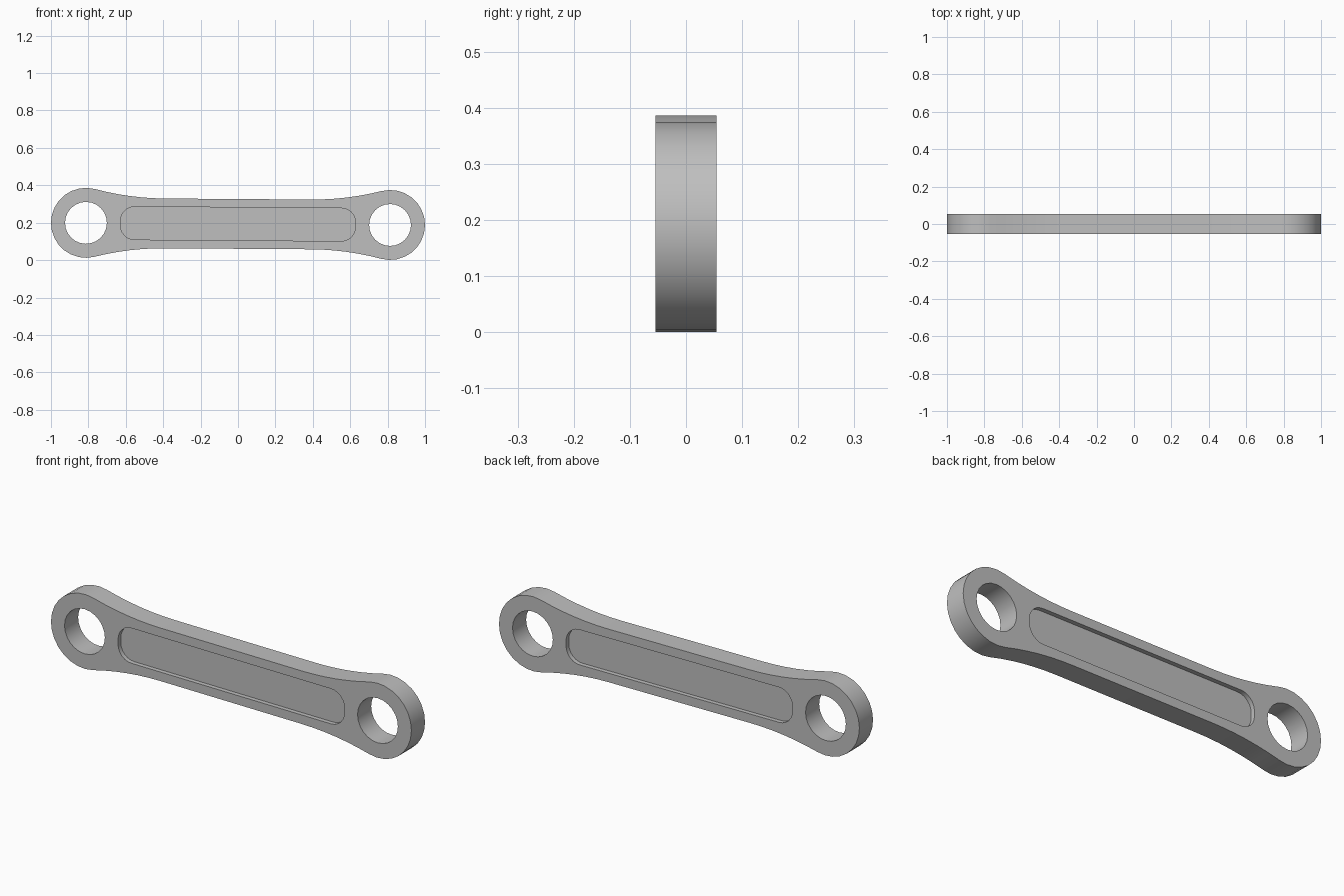
import bpy, bmesh
from math import sin, cos, pi, sqrt, atan2, radians

cube = bpy.data.objects.get("Cube")
if cube:
    bpy.data.objects.remove(cube)

EYE_X, EYE_R, HOLE_R = 0.813, 0.187, 0.112   # end eyes
BAR_H, NECK_X = 0.133, 0.39                  # bar half height, where the neck starts
HALF_T, SLOT_D = 0.054, 0.022                # half thickness, slot depth
SLOT_X, SLOT_H, SLOT_R = 0.628, 0.088, 0.075

metal = bpy.data.materials.new("grey metal")
metal.use_nodes = True
metal.diffuse_color = (0.52, 0.52, 0.52, 1)
metal.node_tree.nodes["Principled BSDF"].inputs["Base Color"].default_value = (0.52, 0.52, 0.52, 1)


def arc(cx, cz, r, a0, a1, n):
    return [(cx + r * cos(a0 + (a1 - a0) * i / n), cz + r * sin(a0 + (a1 - a0) * i / n))
            for i in range(n + 1)]


def prism(name, points, y0, y1):
    """Extrude an x-z outline from y0 to y1."""
    bm = bmesh.new()
    face = bm.faces.new([bm.verts.new((x, y0, z)) for x, z in points])
    extruded = bmesh.ops.extrude_face_region(bm, geom=[face])["geom"]
    bmesh.ops.translate(bm, vec=(0, y1 - y0, 0),
                        verts=[g for g in extruded if isinstance(g, bmesh.types.BMVert)])
    bmesh.ops.recalc_face_normals(bm, faces=bm.faces)
    mesh = bpy.data.meshes.new(name)
    bm.to_mesh(mesh)
    bm.free()
    mesh.materials.append(metal)
    obj = bpy.data.objects.new(name, mesh)
    bpy.context.collection.objects.link(obj)
    return obj


# Upper right quarter: concave neck tangent to both the bar and the eye
dx = EYE_X - NECK_X
neck_r = (dx ** 2 + BAR_H ** 2 - EYE_R ** 2) / (2 * (EYE_R - BAR_H))
join = atan2(BAR_H + neck_r, -dx)
neck = arc(NECK_X, BAR_H + neck_r, neck_r, -pi / 2, join - pi, 6)
quarter = neck + arc(EYE_X, 0, EYE_R, join, 0, 8)[1:]

# Mirror the quarter into the full outline
right = quarter + [(x, -z) for x, z in reversed(quarter[:-1])]
outline = right + [(-x, -z) for x, z in right]
link = prism("connecting_link", outline, -HALF_T, HALF_T)

# Cutters for the eye holes and the slots on both faces
cutters = [prism("hole_cutter", arc(s * EYE_X, 0, HOLE_R, 0, 2 * pi * 23 / 24, 23), -0.2, 0.2)
           for s in (-1, 1)]
slot = []
for i, (sx, sz) in enumerate([(1, 1), (-1, 1), (-1, -1), (1, -1)]):
    slot += arc(sx * (SLOT_X - SLOT_R), sz * (SLOT_H - SLOT_R), SLOT_R,
                i * pi / 2, (i + 1) * pi / 2, 6)
for s in (-1, 1):
    cutters.append(prism("slot_cutter", slot, s * (HALF_T - SLOT_D), s * 0.2))

bpy.ops.object.select_all(action='DESELECT')
link.select_set(True)
bpy.context.view_layer.objects.active = link
for cutter in cutters:
    cutter.hide_render = True
    mod = link.modifiers.new("cut", 'BOOLEAN')
    mod.operation = 'DIFFERENCE'
    mod.solver = 'EXACT'
    mod.object = cutter
    bpy.ops.object.modifier_apply(modifier=mod.name)
    bpy.data.objects.remove(cutter)

# Smooth rims, crisp edges, and the slight tilt of the link
bpy.ops.object.shade_smooth_by_angle(angle=radians(30))
link.rotation_euler.y = 0.007
link.location.z = 0.1935
